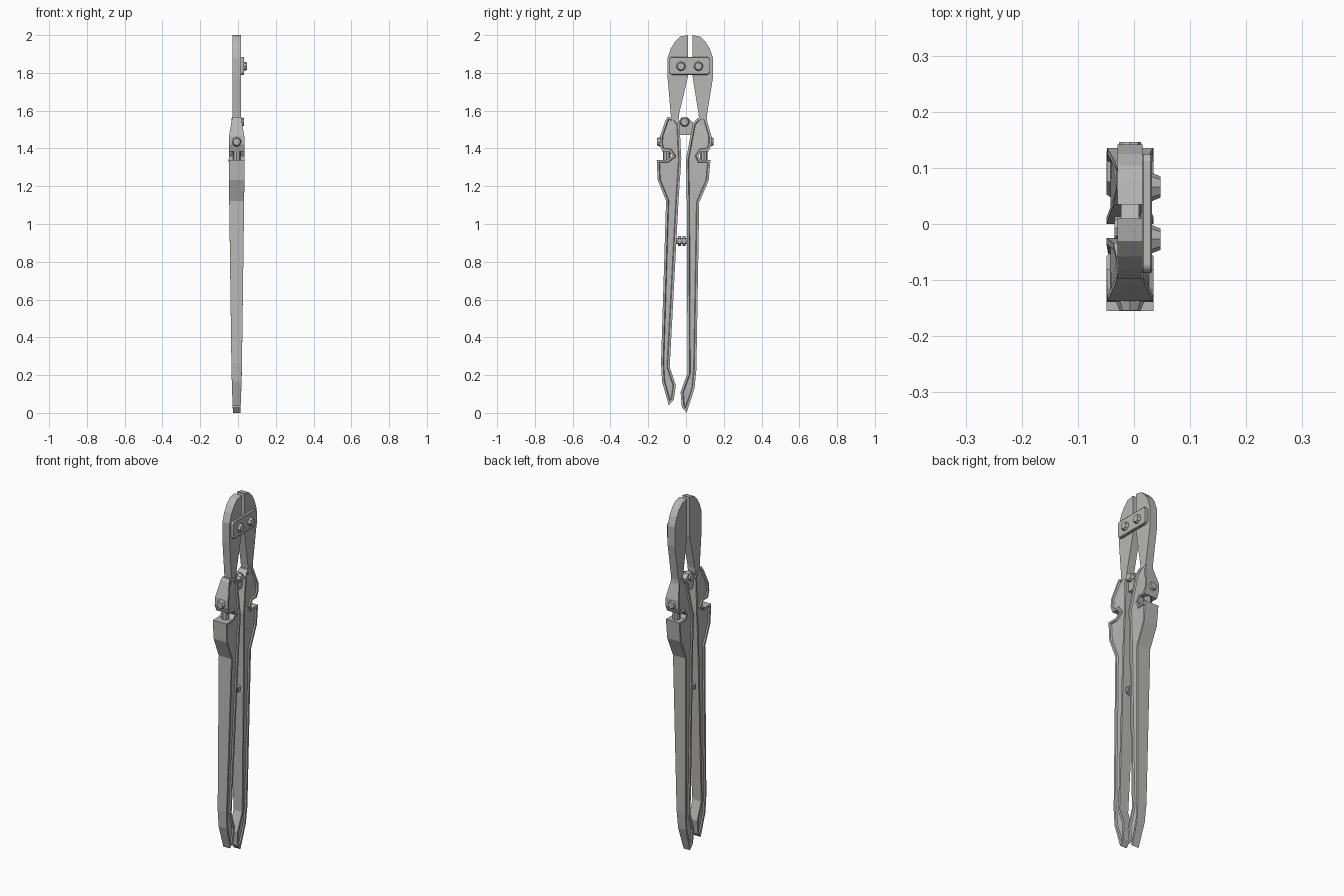
import bpy, bmesh, math
from mathutils import Matrix, Vector

cube = bpy.data.objects.get("Cube")
if cube:
    bpy.data.objects.remove(cube, do_unlink=True)

steel = bpy.data.materials.new("grey_steel")
steel.use_nodes = True
GREY = (0.48, 0.475, 0.47, 1)
steel.diffuse_color = GREY
steel.node_tree.nodes["Principled BSDF"].inputs["Base Color"].default_value = GREY

MID = -0.007  # centre of the tool across its thickness


def finish(name, bm):
    bmesh.ops.recalc_face_normals(bm, faces=bm.faces)
    mesh = bpy.data.meshes.new(name)
    bm.to_mesh(mesh)
    bm.free()
    mesh.materials.append(steel)
    obj = bpy.data.objects.new(name, mesh)
    bpy.context.collection.objects.link(obj)
    return obj


def slab(name, outline, half, mid=MID, rim=0, bevel=0):
    """Extrude a (y, z) outline across x; half(z) is its half thickness."""
    bm = bmesh.new()
    left, right = [[bm.verts.new((mid + s * half(z), y, z)) for y, z in outline]
                   for s in (-1, 1)]
    caps = [bm.faces.new(left), bm.faces.new(right)]
    n = len(outline)
    for i in range(n):
        j = (i + 1) % n
        bm.faces.new((left[i], left[j], right[j], right[i]))
    bmesh.ops.recalc_face_normals(bm, faces=bm.faces)
    if rim:
        # raised rim around a sunken side panel
        for cap in caps:
            bmesh.ops.inset_region(bm, faces=[cap], thickness=rim, use_even_offset=True)
            bmesh.ops.inset_region(bm, faces=[cap], thickness=0.004, depth=-0.007,
                                   use_even_offset=True)
    bmesh.ops.triangulate(bm, faces=[f for f in bm.faces if len(f.verts) > 4])
    obj = finish(name, bm)
    if bevel:
        mod = obj.modifiers.new("edge_bevel", "BEVEL")
        mod.width = bevel
        mod.segments = 1
    return obj


def peg(name, start, end, r1, r2=None, sides=8):
    """Straight or tapered round bar between two points."""
    a, b = Vector(start), Vector(end)
    turn = (b - a).to_track_quat("Z", "Y").to_matrix().to_4x4()
    bm = bmesh.new()
    bmesh.ops.create_cone(bm, cap_ends=True, segments=sides, radius1=r1,
                          radius2=r1 if r2 is None else r2, depth=(b - a).length,
                          matrix=Matrix.Translation((a + b) / 2) @ turn)
    return finish(name, bm)


def handle_half(z):
    """Half thickness of a handle at a height."""
    steps = [(0, 0.02), (0.2, 0.027), (0.9, 0.037), (1.34, 0.042),
             (1.46, 0.041), (1.57, 0.023)]
    for (z0, h0), (z1, h1) in zip(steps, steps[1:]):
        if z <= z1:
            return h0 + (h1 - h0) * (z - z0) / (z1 - z0)
    return steps[-1][1]


# Handles: the front one is the back one mirrored and swung open
back_handle = [(0.035, 1.53), (0.06, 1.56), (0.1, 1.567), (0.11, 1.55),
               (0.135, 1.465), (0.135, 1.42), (0.12, 1.385), (0.082, 1.385),
               (0.065, 1.36), (0.075, 1.34), (0.13, 1.34), (0.12, 1.23),
               (0.07, 1.115), (0.055, 0.23), (0.045, 0.13), (0.003, 0),
               (-0.022, 0.03), (-0.029, 0.11), (0.008, 0.21), (0.004, 1.13),
               (0, 1.34)]


def swing(y, z):
    drop = (1.34 - z) / 1.34
    shift = 0.008 if z > 1.35 else 0.025
    return -y - shift - 0.063 * drop, 1.34 - 1.3 * drop if drop > 0 else z


slab("back_handle", back_handle, handle_half, rim=0.011)
slab("front_handle", [swing(y, z) for y, z in back_handle], handle_half, rim=0.011)

# Blades: mirrored about the line between the cutting edges
front_blade = [(0.01, 2), (-0.03, 1.992), (-0.058, 1.965), (-0.08, 1.93),
               (-0.097, 1.88), (-0.097, 1.77), (-0.08, 1.57), (-0.085, 1.45),
               (-0.045, 1.45), (-0.037, 1.58), (0.01, 1.78)]
back_blade = [(0.045 - y - (0.015 if z < 1.6 else 0), z) for y, z in front_blade]
for name, outline in (("front_blade", front_blade), ("back_blade", back_blade)):
    slab(name, outline, lambda z: 0.0225)

# Joining plate with clipped corners, and its two bolts
plate = [(-0.087, 1.8), (-0.077, 1.79), (0.115, 1.79), (0.125, 1.8),
         (0.125, 1.875), (0.115, 1.885), (-0.077, 1.885), (-0.087, 1.875)]
slab("joining_plate", plate, lambda z: 0.009, mid=0.023, bevel=0.003)
for name, y in (("front", -0.027), ("back", 0.066)):
    peg(name + "_blade_bolt", (0.03, y, 1.835), (0.047, y, 1.835), 0.026, 0.019)

# Centre pivot between the handle heads
peg("pivot_pin", (-0.035, -0.007, 1.54), (0.022, -0.007, 1.54), 0.02)
peg("pivot_bolt", (0.012, -0.007, 1.54), (0.031, -0.007, 1.54), 0.026, 0.02)
lug = [(-0.045, 1.47), (0.045, 1.47), (0.045, 1.53), (0.01, 1.563),
       (-0.025, 1.563), (-0.045, 1.53)]
slab("pivot_lug", lug, lambda z: 0.016)

# Adjuster bolts on the outer faces and necks in the notches
for name, side, shift in (("front", -1, -0.008), ("back", 1, 0)):
    y = lambda d: side * d + shift
    peg(name + "_adjuster_bolt", (MID, y(0.125), 1.435), (MID, y(0.146), 1.435),
        0.027, 0.019)
    peg(name + "_notch_neck", (MID, y(0.095), 1.33), (MID, y(0.095), 1.4), 0.02)

# Stop bolts between the handles
peg("stop_shaft", (MID, -0.06, 0.91), (MID, 0.015, 0.91), 0.017)
for name, y in (("front", -0.042), ("back", -0.018)):
    peg(name + "_stop_head", (MID, y, 0.91), (MID, y + 0.016, 0.91), 0.026, sides=6)
